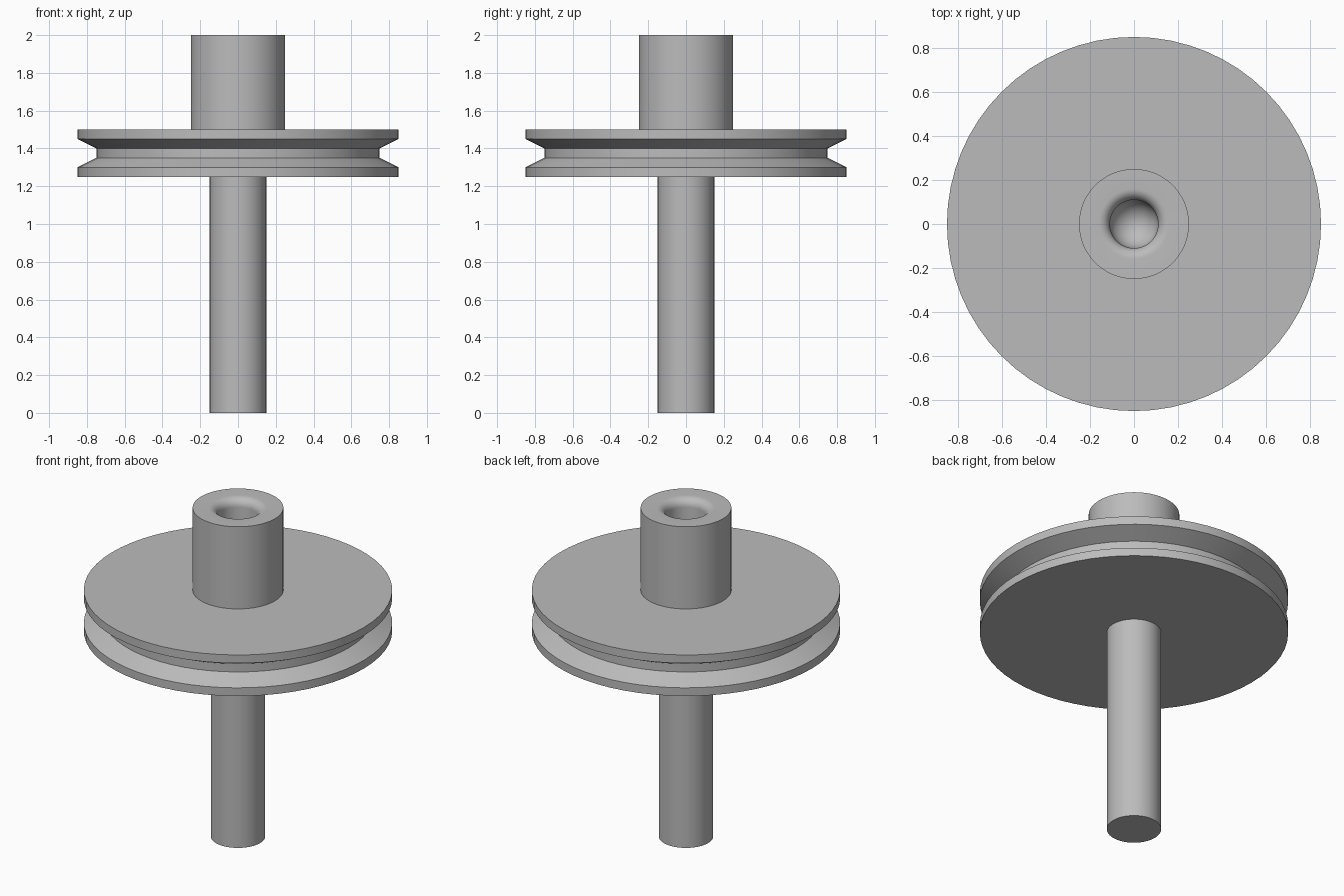
import bpy
import math

SEGMENTS = 64

old = bpy.data.objects.get("Cube")
if old:
    bpy.data.objects.remove(old, do_unlink=True)

grey = bpy.data.materials.new("plain grey")
grey.use_nodes = True
colour = (0.5, 0.5, 0.5, 1)
grey.diffuse_color = colour
grey.node_tree.nodes["Principled BSDF"].inputs["Base Color"].default_value = colour


def arc(cx, cz, radius, start, end, steps=8):
    """Points (radius, height) along a circular arc."""
    angles = [math.radians(start + (end - start) * i / steps) for i in range(steps + 1)]
    return [(cx + radius * math.cos(a), cz + radius * math.sin(a)) for a in angles]


def lathe(name, profile):
    """Revolve a profile that starts and ends on the z axis."""
    verts, rings = [], []
    for r, z in profile:
        count = SEGMENTS if r > 1e-5 else 1
        rings.append([len(verts) + i % count for i in range(SEGMENTS)])
        for i in range(count):
            a = math.tau * i / SEGMENTS
            verts.append((r * math.cos(a), r * math.sin(a), z))
    faces = []
    for low, high in zip(rings, rings[1:]):
        for i in range(SEGMENTS):
            j = (i + 1) % SEGMENTS
            faces.append(list(dict.fromkeys((low[i], low[j], high[j], high[i]))))
    mesh = bpy.data.meshes.new(name)
    mesh.from_pydata(verts, [], faces)
    mesh.materials.append(grey)
    obj = bpy.data.objects.new(name, mesh)
    bpy.context.collection.objects.link(obj)
    bpy.ops.object.select_all(action="DESELECT")
    obj.select_set(True)
    bpy.context.view_layer.objects.active = obj
    bpy.ops.object.shade_smooth_by_angle(angle=math.radians(25))
    return obj


# Lower shaft
lathe("shaft", [(0, 0), (0.15, 0), (0.15, 1.25), (0, 1.25)])

# Grooved wheel
lathe("pulley_wheel", [(0, 1.25), (0.85, 1.25), (0.85, 1.3), (0.75, 1.35),
                       (0.75, 1.4), (0.85, 1.45), (0.85, 1.5), (0, 1.5)])

# Upper hub with a rounded mouth and a round-bottomed bore
mouth = arc(0.16, 1.95, 0.05, 90, 180)
bore_floor = arc(0, 1.75, 0.11, 0, -90)
lathe("hub", [(0, 1.5), (0.25, 1.5), (0.25, 2)] + mouth + bore_floor)
